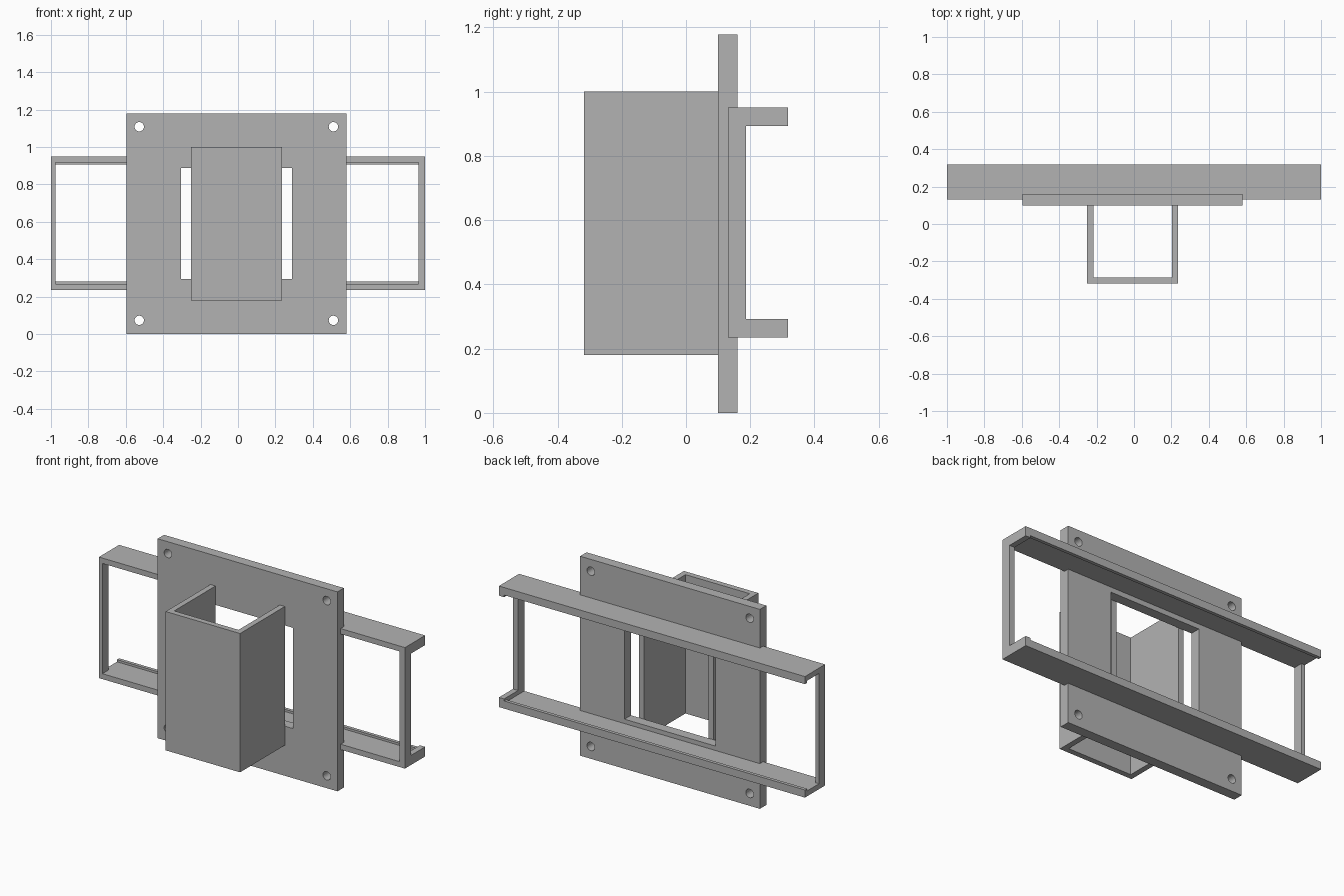
import bpy, bmesh, math
from mathutils import Matrix

cube = bpy.data.objects.get("Cube")
if cube:
    bpy.data.objects.remove(cube, do_unlink=True)

grey = bpy.data.materials.new("plain grey")
grey.use_nodes = True
colour = (0.45, 0.45, 0.45, 1)
grey.diffuse_color = colour
grey.node_tree.nodes["Principled BSDF"].inputs["Base Color"].default_value = colour

# Columns give the world directions of profile x, profile y and extrusion
AXES = {
    "x": Matrix(((0, 0, 1), (1, 0, 0), (0, 1, 0))),
    "y": Matrix(((1, 0, 0), (0, 0, -1), (0, 1, 0))),
    "z": Matrix.Identity(3),
}


def extrude_profile(name, loops, axis, start, end):
    """Extrude closed outlines (inner ones become holes) along a world axis."""
    curve = bpy.data.curves.new(name, "CURVE")
    curve.dimensions = "2D"
    curve.fill_mode = "BOTH"
    curve.extrude = (end - start) / 2
    for loop in loops:
        spline = curve.splines.new("POLY")
        spline.points.add(len(loop) - 1)
        for point, (u, v) in zip(spline.points, loop):
            point.co = (u, v, 0, 1)
        spline.use_cyclic_u = True
    temp = bpy.data.objects.new(name + "_outline", curve)
    bpy.context.collection.objects.link(temp)
    bpy.context.view_layer.update()
    graph = bpy.context.evaluated_depsgraph_get()
    mesh = bpy.data.meshes.new_from_object(temp.evaluated_get(graph))
    bpy.data.objects.remove(temp, do_unlink=True)

    bm = bmesh.new()
    bm.from_mesh(mesh)
    bm.transform(AXES[axis].to_4x4())
    offset = [0, 0, 0]
    offset["xyz".index(axis)] = (start + end) / 2
    bmesh.ops.translate(bm, verts=bm.verts, vec=offset)
    bmesh.ops.remove_doubles(bm, verts=bm.verts, dist=0.0001)
    bmesh.ops.recalc_face_normals(bm, faces=bm.faces)
    for face in bm.faces:
        face.smooth = False
    bm.to_mesh(mesh)
    bm.free()
    mesh.name = name
    mesh.materials.clear()
    mesh.materials.append(grey)
    obj = bpy.data.objects.new(name, mesh)
    bpy.context.collection.objects.link(obj)
    return obj


def rect(u0, u1, v0, v1):
    return [(u0, v0), (u1, v0), (u1, v1), (u0, v1)]


def circle(u, v, radius, sides=24):
    angles = [2 * math.pi * i / sides for i in range(sides)]
    return [(u + radius * math.cos(a), v + radius * math.sin(a)) for a in angles]


# Mounting plate with a central window and four screw holes
holes = [circle(x, z, 0.025) for x in (-0.528, 0.51) for z in (0.073, 1.108)]
extrude_profile("mounting_plate",
                [rect(-0.595, 0.58, 0, 1.178), rect(-0.305, 0.29, 0.293, 0.888)] + holes,
                "y", 0.10, 0.16)

# Three-sided upright channel in front of the plate
left, right, front, back, wall = -0.25, 0.236, -0.318, 0.10, 0.033
extrude_profile("front_channel",
                [[(left, back), (left, front), (right, front), (right, back),
                  (right - wall, back), (right - wall, front + wall),
                  (left + wall, front + wall), (left + wall, back)]],
                "z", 0.18, 1.0)

# Long rails with a thin lip along the rear edge, mirrored about mid height
low, high, near, far = 0.235, 0.95, 0.13, 0.318
rail = [(near, low), (far, low), (far, low + 0.045), (far - 0.02, low + 0.045),
        (far - 0.02, low + 0.032), (near, low + 0.032)]
extrude_profile("lower_rail", [rail], "x", -1, 0.966)
extrude_profile("upper_rail", [[(y, low + high - z) for y, z in rail]], "x", -1, 0.966)

# Bracket-shaped end on one side, slim post on the other
t = 0.057
extrude_profile("left_end_bracket",
                [[(near, low), (far, low), (far, low + t), (near + t, low + t),
                  (near + t, high - t), (far, high - t), (far, high), (near, high)]],
                "x", 0.966, 1)
extrude_profile("right_end_post",
                [rect(near, near + t, low + 0.032, high - 0.032)], "x", -1, -0.977)
